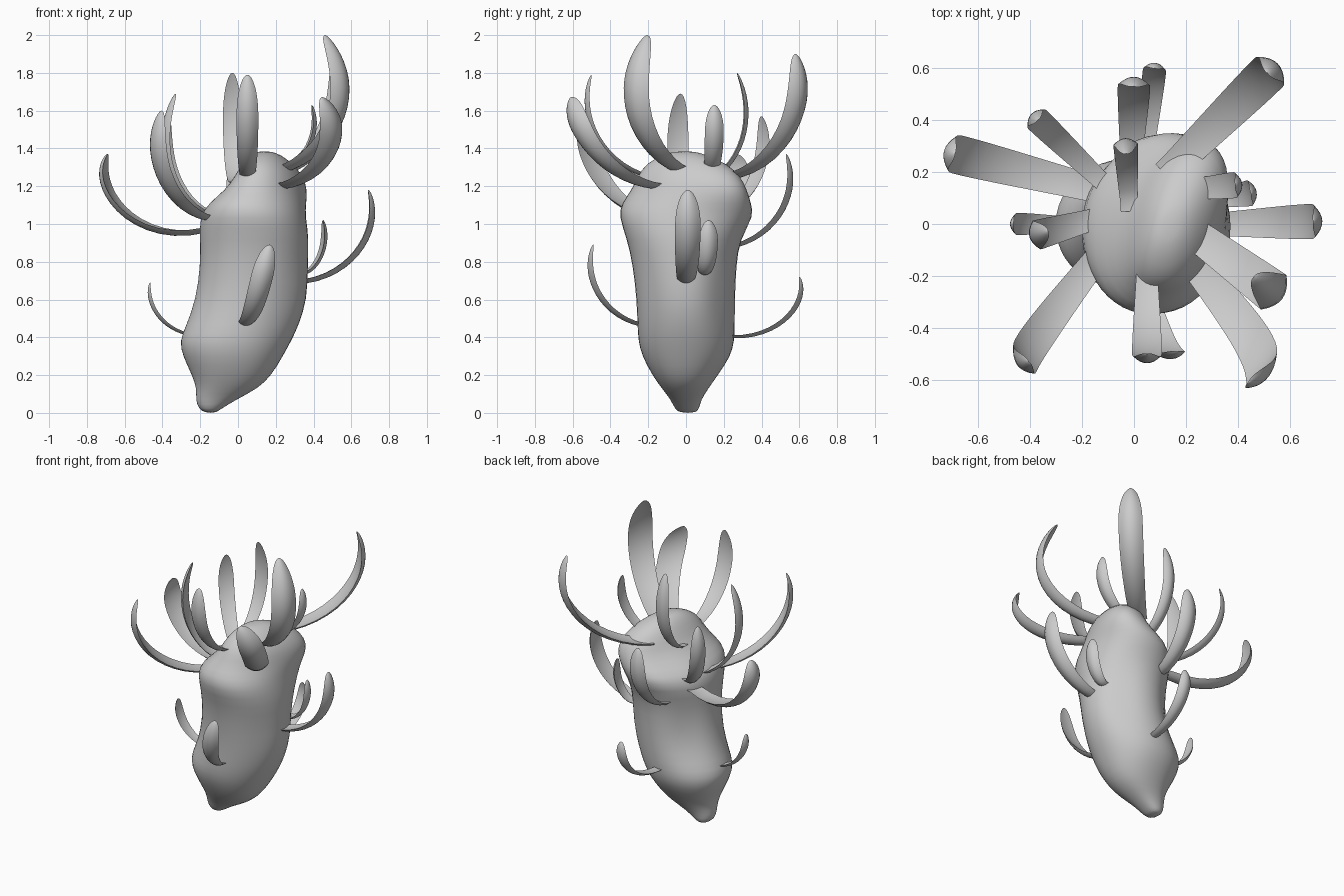
import bpy, bmesh, math
from mathutils import Vector, Matrix

if "Cube" in bpy.data.objects:
    bpy.data.objects.remove(bpy.data.objects["Cube"])


def skin(name, rings, levels=0):
    """Skin closed rings of points into one capped, smooth object."""
    bm = bmesh.new()
    loops = [[bm.verts.new(p) for p in r] for r in rings]
    n = len(loops[0])
    for a, b in zip(loops, loops[1:]):
        for i in range(n):
            j = (i + 1) % n
            bm.faces.new((a[i], a[j], b[j], b[i]))
    bm.faces.new(loops[0][::-1])
    bm.faces.new(loops[-1])
    bmesh.ops.recalc_face_normals(bm, faces=bm.faces)
    me = bpy.data.meshes.new(name)
    bm.to_mesh(me)
    bm.free()
    ob = bpy.data.objects.new(name, me)
    bpy.context.collection.objects.link(ob)
    bpy.context.view_layer.objects.active = ob
    ob.select_set(True)
    if levels:
        m = ob.modifiers.new("smooth", 'SUBSURF')
        m.levels = m.render_levels = levels
        bpy.ops.object.shade_smooth()
    else:
        bpy.ops.object.shade_smooth_by_angle(angle=math.radians(50))
    ob.select_set(False)
    return ob


# Body: z, left x, right x, front y, back y
profile = [
    (0.00, -.17, -.12, -.03, .05), (0.02, -.21, -.09, -.06, .07),
    (0.07, -.225, -.01, -.08, .08), (0.13, -.22, .11, -.13, .12),
    (0.20, -.245, .18, -.18, .17), (0.30, -.295, .24, -.235, .24),
    (0.38, -.315, .285, -.255, .26), (0.46, -.28, .325, -.26, .265),
    (0.60, -.23, .375, -.265, .27), (0.78, -.205, .375, -.285, .275),
    (0.92, -.205, .38, -.315, .29), (1.04, -.21, .36, -.36, .365),
    (1.11, -.155, .355, -.345, .345), (1.18, -.06, .345, -.29, .325),
    (1.25, -.01, .33, -.26, .295), (1.32, .03, .28, -.215, .22),
    (1.37, .07, .22, -.12, .10), (1.385, .11, .17, -.05, .04)]


def corner(a, deg):
    return max(0, math.cos(a - math.radians(deg))) ** 8


body = []
for z, xl, xr, yf, yb in profile:
    mid = math.exp(-((z - .65) / .22) ** 2)     # waist
    top = math.exp(-((z - 1.12) / .13) ** 2)    # shoulder
    shear = .22 * min(max((z - 1.04) / .12, 0), 1)   # slanted crest
    ring = []
    for i in range(24):
        a = math.tau * i / 24
        c, s = math.cos(a), math.sin(a)
        c, s = (math.copysign(abs(v) ** .92, v) for v in (c, s))
        # flattened back corners, fuller back right shoulder
        k = 1 - .17 * (mid + top * .8) * corner(a, 135) + (.08 * top - .15 * mid) * corner(a, 48)
        k -= .07 * mid * corner(a, -45)
        y = (yf + yb) / 2 + k * s * (yb - yf) / 2
        ring.append(((xl + xr) / 2 + k * c * (xr - xl) / 2 + shear * y, y, z))
    body.append(ring)
skin("body", body, 1)


def scale_leaf(name, base, tip, width, bulge=1.2, lift=.1, twist=0, off=None):
    """Curved, cupped blade leaving the body sideways and turning upward."""
    base, tip = Vector(base), Vector(tip)
    d = tip - base
    h, v = Vector((d.x, d.y, 0)), Vector((0, 0, d.z))
    side0 = h.cross(Vector((0, 0, 1))).normalized()
    out = h + Vector((*off, 0)) if off else h * bulge
    p = [base, base + out * .6 + v * lift, base + out + v * .55, tip]
    rings = []
    steps = 20
    for k in range(steps + 1):
        t = math.sin(k / steps * math.pi / 2) * .999
        u = 1 - t
        c = p[0]*u**3 + p[1]*3*u*u*t + p[2]*3*u*t*t + p[3]*t**3
        tan = ((p[1]-p[0])*u*u + (p[2]-p[1])*2*u*t + (p[3]-p[2])*t*t).normalized()
        side = Matrix.Rotation(math.radians(twist), 3, 'Z') @ side0
        side = (side - tan * side.dot(tan)).normalized()
        nrm = side.cross(tan).normalized()
        if nrm.dot(h.normalized() - Vector((0, 0, 1))) < 0:   # back faces outward
            nrm = -nrm
        w = width / 2 * (.7 + .3 * math.sin(min(t / .65, 1) * math.pi / 2))
        if t > .7:
            w *= math.sqrt(max(1 - ((t - .7) / .3) ** 2, .0004))
        ring = []
        for i in range(9):                   # convex back
            s = -1 + i / 4
            ring.append(c + side * s * w + nrm * w * .5 * (.6 - s * s))
        for i in range(1, 8):                # cupped inside
            s = 1 - i / 4
            ring.append(c + side * s * w + nrm * w * .5 * (.6 - s * s - .8 * (1 - s * s)))
        rings.append(ring)
    inner = -h.normalized() * .04            # root sunk into the body
    rings.insert(0, [q + inner for q in rings[0]])
    skin(name, rings)


# Leaves: base, tip, width, bulge, lift, twist, offset of the bulge
crown = [
    ((.15, .22, 1.25), (.515, .58, 1.90), .155, 1.25, .05),
    ((.21, -.02, 1.28), (.46, -.205, 2.00), .165, 1.85, .10),
    ((.23, -.15, 1.20), (.44, -.61, 1.67), .16, 1.2, .06, 20, (.15, .02)),
    ((.05, -.18, 1.25), (.05, -.50, 1.79), .115, 1.25, .10),
    ((.18, .13, 1.26), (.39, .15, 1.63), .10, 1.25, .12),
    ((-.02, .09, 1.22), (-.03, .27, 1.80), .095, 1.65, .10),
    ((-.15, -.14, 1.03), (-.405, -.53, 1.60), .14, 1.2, .06, -18, (-.09, -.05)),
    ((-.15, .02, 1.05), (-.33, -.03, 1.69), .115, 1.75, .10),
    ((-.13, .17, 1.05), (-.37, .40, 1.57), .10, 1.25, .08),
    ((-.17, .14, .97), (-.69, .27, 1.37), .15, 1.2, -.22)]
lower = [
    ((.36, .00, .70), (.69, .01, 1.18), .135, 1.22, .08),
    ((.35, .10, .74), (.45, .12, 1.02), .10, 1.3, .10),
    ((.04, -.24, .47), (.17, -.49, .89), .115, 1.28, .10, -24, (-.05, -.06)),
    ((-.01, .27, .89), (0, .53, 1.37), .125, 1.28, .12),
    ((.04, .25, .405), (.08, .60, .72), .09, 1.15, -.02),
    ((-.27, .00, .42), (-.465, .00, .69), .085, 1.1, .12)]
for label, group in (("crown_leaf", crown), ("side_leaf", lower)):
    for i, args in enumerate(group, 1):
        scale_leaf(f"{label}_{i}", *args)
